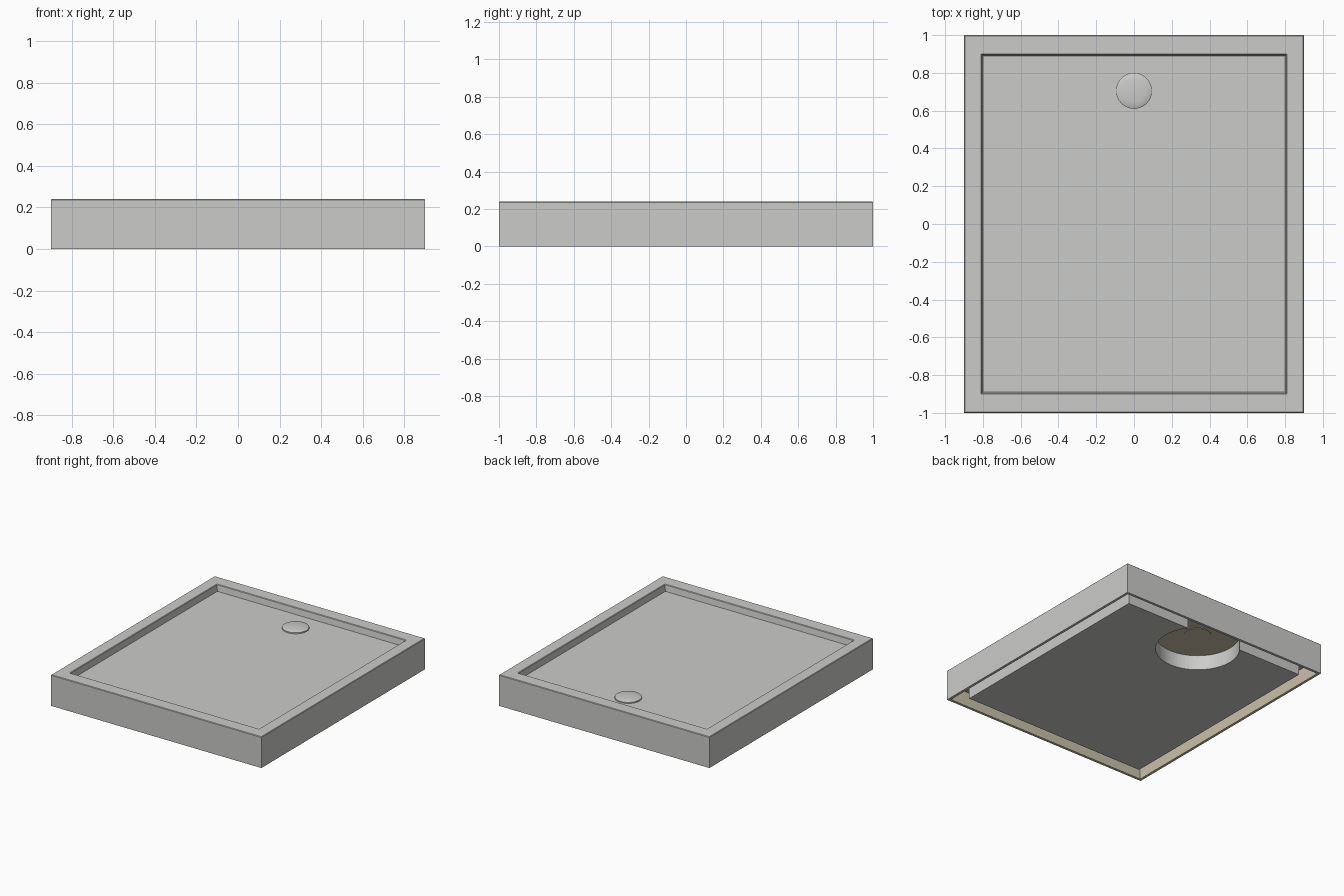
import bpy, bmesh, math

if "Cube" in bpy.data.objects:
    bpy.data.objects.remove(bpy.data.objects["Cube"], do_unlink=True)


def make_material(name, color):
    mat = bpy.data.materials.new(name)
    mat.use_nodes = True
    mat.diffuse_color = (*color, 1)
    mat.node_tree.nodes["Principled BSDF"].inputs["Base Color"].default_value = (*color, 1)
    return mat


grey = make_material("light grey", (0.6, 0.6, 0.585))
tan = make_material("tan", (0.59, 0.53, 0.39))


def finish(name, bm, mats):
    bmesh.ops.recalc_face_normals(bm, faces=bm.faces)
    mesh = bpy.data.meshes.new(name)
    bm.to_mesh(mesh)
    bm.free()
    for mat in mats:
        mesh.materials.append(mat)
    obj = bpy.data.objects.new(name, mesh)
    bpy.context.collection.objects.link(obj)
    return obj


def bridge_rings(bm, rings):
    """Join successive closed rings of points and cap both ends."""
    loops = [[bm.verts.new(p) for p in ring] for ring in rings]
    n = len(loops[0])
    for a, b in zip(loops, loops[1:]):
        for i in range(n):
            j = (i + 1) % n
            bm.faces.new((a[i], a[j], b[j], b[i]))
    bm.faces.new(loops[0])
    bm.faces.new(loops[-1])


def rectangle(hx, hy, z):
    return [(-hx, -hy, z), (hx, -hy, z), (hx, hy, z), (-hx, hy, z)]


def circle(r, z, cy, n=64):
    return [(r * math.cos(math.tau * i / n), cy + r * math.sin(math.tau * i / n), z)
            for i in range(n)]


TOP, FLOOR, UNDER = 0.24, 0.19, 0.115
DRAIN_Y = 0.705

# Tray: recessed floor, rim, thin skirt and hollow underside
bm = bmesh.new()
bridge_rings(bm, [rectangle(*r) for r in (
    (0.80, 0.89, FLOOR), (0.807, 0.897, TOP - 0.004), (0.811, 0.901, TOP),
    (0.896, 0.996, TOP), (0.9, 1.0, TOP - 0.004), (0.9, 1.0, 0),
    (0.88, 0.98, 0), (0.88, 0.98, UNDER))])
for f in bm.faces:
    c = f.calc_center_median()
    inner_wall = abs(c.z - UNDER / 2) < 0.01 and abs(c.x) < 0.89 and abs(c.y) < 0.99
    if inner_wall or abs(c.z - UNDER) < 0.001:
        f.material_index = 1
finish("tray_shell", bm, (grey, tan))

# Base block under the floor, notched round the waste outlet
bm = bmesh.new()
bridge_rings(bm, [rectangle(0.79, 0.885, 0), rectangle(0.79, 0.885, UNDER)])
block = finish("base_block", bm, (grey,))

bm = bmesh.new()
bridge_rings(bm, [circle(0.3, -0.1, DRAIN_Y), circle(0.3, 0.3, DRAIN_Y)])
cutter = finish("outlet_cutter", bm, (grey,))
cutter.hide_render = True
cutter.hide_viewport = True
cutter.display_type = "WIRE"

notch = block.modifiers.new("outlet_notch", "BOOLEAN")
notch.operation = "DIFFERENCE"
notch.solver = "EXACT"
notch.object = cutter

# Domed drain cover
bm = bmesh.new()
bridge_rings(bm, [circle(r, z, DRAIN_Y) for r, z in (
    (0.095, FLOOR - 0.01), (0.095, 0.199), (0.09, 0.202),
    (0.06, 0.206), (0.03, 0.208), (0.008, 0.209))])
cover = finish("drain_cover", bm, (grey,))

# Short outlet flange below the tray
bm = bmesh.new()
bridge_rings(bm, [circle(0.095, UNDER - 0.003, DRAIN_Y), circle(0.095, UNDER + 0.01, DRAIN_Y)])
flange = finish("outlet_flange", bm, (tan,))

for obj in (block, cover, flange):
    bpy.ops.object.select_all(action="DESELECT")
    obj.select_set(True)
    bpy.context.view_layer.objects.active = obj
    bpy.ops.object.shade_smooth_by_angle(angle=math.radians(30))
